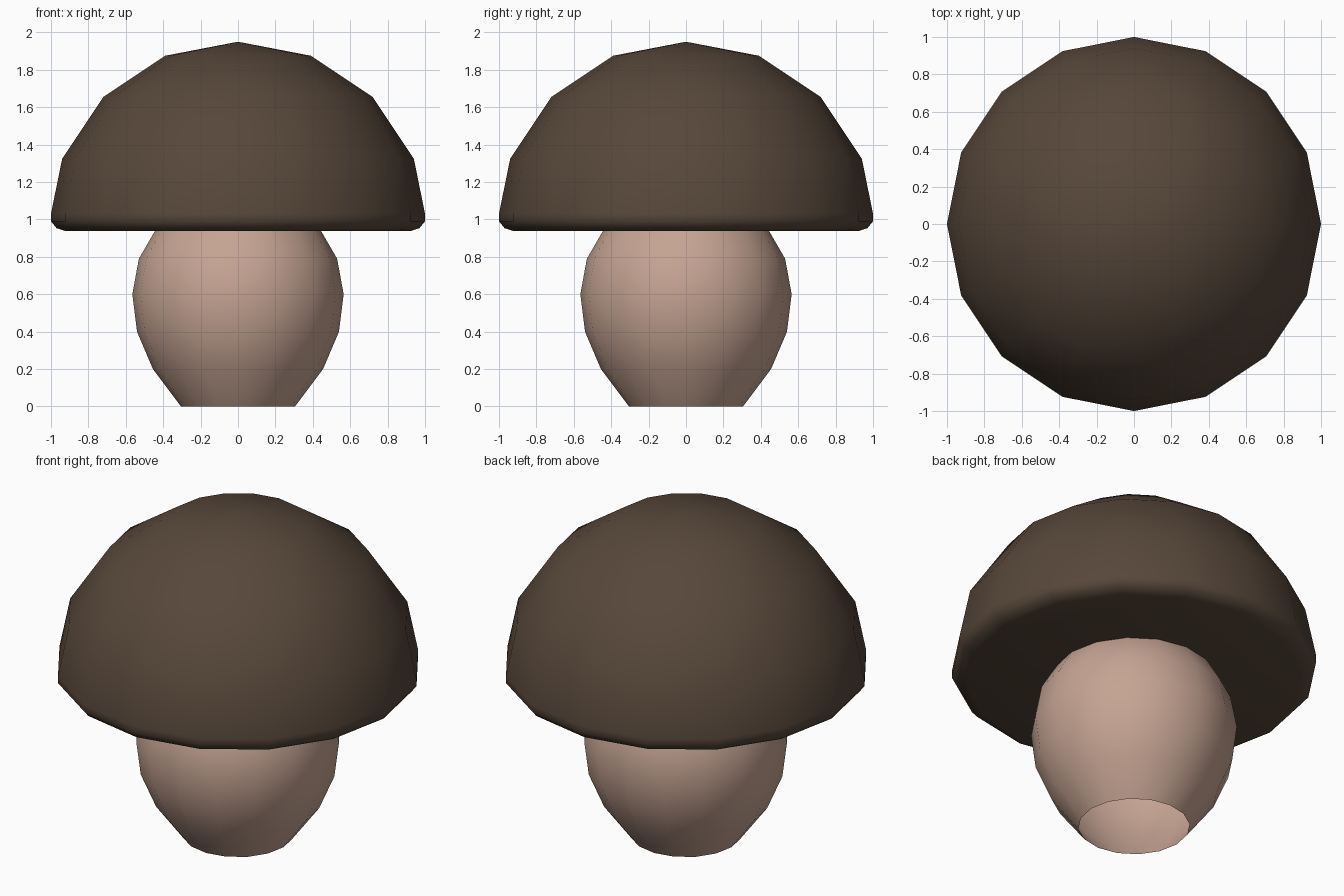
import bpy
import bmesh
from math import cos, sin, pi

SIDES = 16

default = bpy.data.objects.get("Cube")
if default:
    bpy.data.objects.remove(default)


def material(name, colour):
    mat = bpy.data.materials.new(name)
    mat.use_nodes = True
    mat.diffuse_color = (*colour, 1)
    bsdf = mat.node_tree.nodes["Principled BSDF"]
    bsdf.inputs["Base Color"].default_value = (*colour, 1)
    bsdf.inputs["Roughness"].default_value = 0.9
    return mat


def lathe(name, profile, mat):
    """Revolve (radius, height) points, listed bottom to top, around z."""
    bm = bmesh.new()
    rings = []
    for r, z in profile:
        if r == 0:
            rings.append([bm.verts.new((0, 0, z))] * SIDES)
        else:
            angles = [2 * pi * i / SIDES for i in range(SIDES)]
            rings.append([bm.verts.new((r * cos(a), r * sin(a), z)) for a in angles])
    for low, high in zip(rings, rings[1:]):
        for i in range(SIDES):
            j = (i + 1) % SIDES
            corners = [low[i], low[j], high[j], high[i]]
            bm.faces.new(list(dict.fromkeys(corners)))
    for face in bm.faces:
        face.smooth = True
    mesh = bpy.data.meshes.new(name)
    bm.to_mesh(mesh)
    bm.free()
    mesh.materials.append(mat)
    obj = bpy.data.objects.new(name, mesh)
    bpy.context.collection.objects.link(obj)
    return obj


brown = material("dark brown", (0.095, 0.063, 0.042))
pink = material("pale pink", (0.56, 0.37, 0.29))

# Domed cap with a rounded rim and a closed flat underside
lathe("mushroom_cap", [
    (0, 0.937), (0.92, 0.937), (0.97, 0.953), (1.0, 0.99), (1.0, 1.03),
    (0.94, 1.325), (0.72, 1.655), (0.39, 1.875), (0, 1.95),
], brown)

# Egg-shaped stem, open at the foot, its top hidden in the cap
lathe("mushroom_stem", [
    (0.305, 0), (0.455, 0.2), (0.54, 0.4), (0.565, 0.6),
    (0.53, 0.79), (0.42, 0.98), (0.23, 1.12), (0, 1.17),
], pink)
